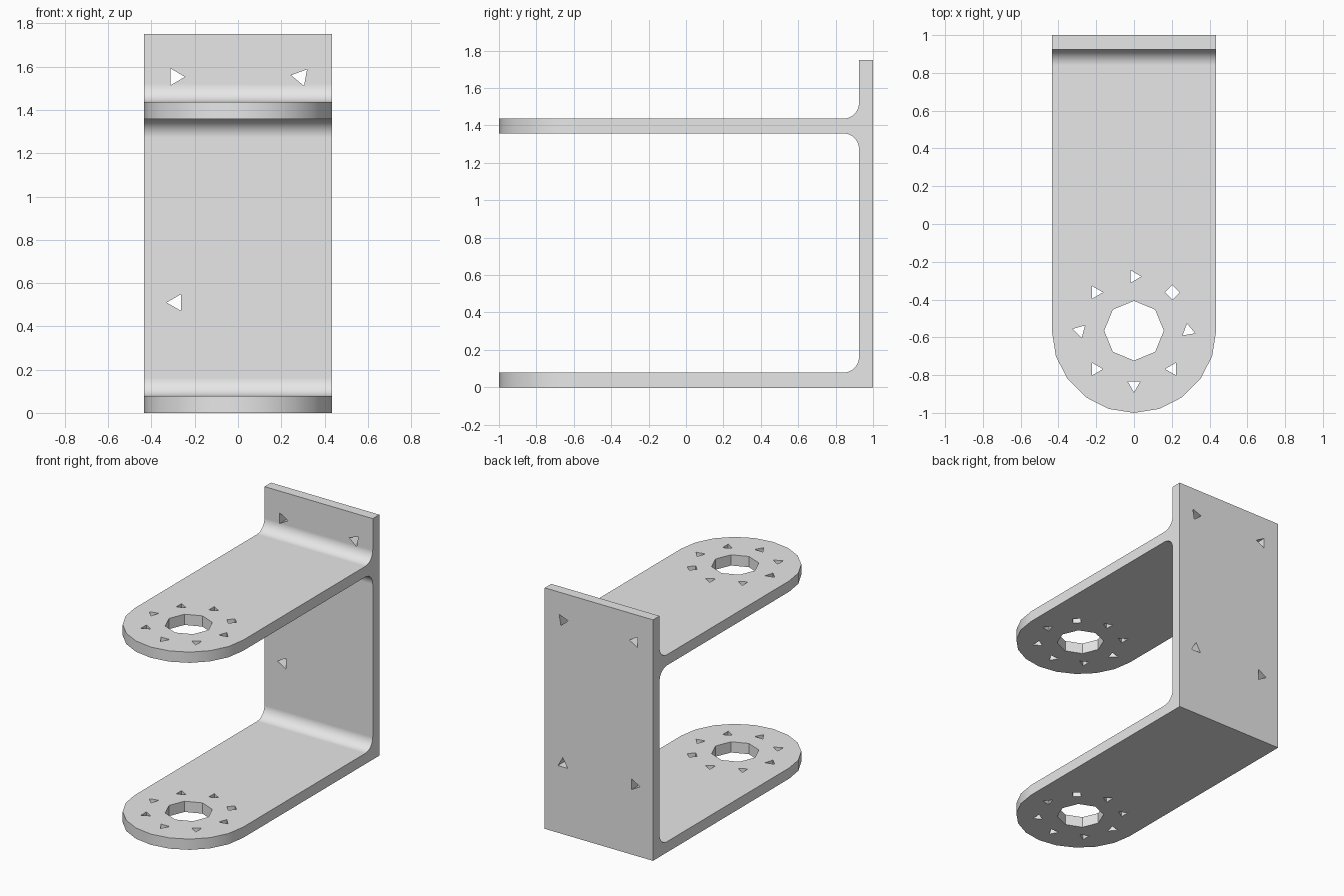
import bpy, bmesh
from math import cos, sin, pi, radians
from mathutils import Vector

cube = bpy.data.objects.get("Cube")
if cube:
    bpy.data.objects.remove(cube)

HALF_W = 0.435              # half width, also the radius of the arm ends
HOLE_Y = HALF_W - 1         # centre of the bearing hole
ARM_T, PLATE_Y, FILLET = 0.078, 0.925, 0.085
UPPER, TOP = 1.358, 1.75    # underside of the upper arm, top of the plate


def arc(cx, cy, r, start, end, n):
    steps = [radians(start + (end - start) * i / n) for i in range(n + 1)]
    return [(cx + r * cos(a), cy + r * sin(a)) for a in steps]


def polygon(cx, cy, r, sides, turn):
    return arc(cx, cy, r, turn, turn + 360, sides)[:-1]


def prisms(name, outlines, axis, lo, hi):
    """One object made of outlines extruded along an axis."""
    bm = bmesh.new()
    place = {"x": lambda u, v: (lo, u, v),
             "y": lambda u, v: (u, lo, v),
             "z": lambda u, v: (u, v, lo)}[axis]
    shift = Vector([(hi - lo) * (axis == c) for c in "xyz"])
    for outline in outlines:
        face = bm.faces.new([bm.verts.new(place(*p)) for p in outline])
        new = bmesh.ops.extrude_face_region(bm, geom=[face])["geom"]
        bmesh.ops.translate(bm, vec=shift, verts=[
            v for v in new if isinstance(v, bmesh.types.BMVert)])
    bmesh.ops.recalc_face_normals(bm, faces=bm.faces)
    mesh = bpy.data.meshes.new(name)
    bm.to_mesh(mesh)
    bm.free()
    obj = bpy.data.objects.new(name, mesh)
    bpy.context.collection.objects.link(obj)
    return obj


def cut(target, cutter, operation):
    mod = target.modifiers.new(cutter.name, "BOOLEAN")
    mod.object, mod.operation, mod.solver = cutter, operation, "EXACT"
    bpy.context.view_layer.objects.active = target
    bpy.ops.object.modifier_apply(modifier=mod.name)
    bpy.data.objects.remove(cutter)


# Side profile: back plate, two arms and the fillets between them
fy = PLATE_Y - FILLET
profile = [(1, 0), (1, TOP), (PLATE_Y, TOP)]
profile += arc(fy, UPPER + ARM_T + FILLET, FILLET, 0, -90, 8)
profile += [(-1.2, UPPER + ARM_T), (-1.2, UPPER)]
profile += arc(fy, UPPER - FILLET, FILLET, 90, 0, 8)
profile += arc(fy, ARM_T + FILLET, FILLET, 0, -90, 8)
profile += [(-1.2, ARM_T), (-1.2, 0)]
bracket = prisms("mounting_bracket", [profile], "x", -0.6, 0.6)

# Plan outline trims the sides and rounds the arm ends
plan = arc(0, HOLE_Y, HALF_W, 180, 360, 10) + [(HALF_W, 1.2), (-HALF_W, 1.2)]
cut(bracket, prisms("plan_trim", [plan], "z", -0.2, 2), "INTERSECT")

# Bearing hole and ring of coarse bolt holes through both arms
holes = [polygon(0, HOLE_Y, 0.158, 8, -90)]
for i, turn in enumerate([-20, 0, 0, 0, 165, 0, -90, 180]):
    a = i * pi / 4
    holes.append(polygon(0.287 * cos(a), HOLE_Y + 0.287 * sin(a), 0.039,
                         4 if i == 1 else 3, turn))
cut(bracket, prisms("arm_holes", holes, "z", -0.2, 2), "DIFFERENCE")

# Bolt holes through the back plate; the lower left one is blind
through = [polygon(-0.29, 1.553, 0.045, 3, 0),
           polygon(0.29, 1.553, 0.045, 3, 170),
           polygon(-0.285, 0.51, 0.045, 3, 180)]
cut(bracket, prisms("plate_holes", through, "y", 0.8, 1.2), "DIFFERENCE")
blind = [polygon(0.29, 0.51, 0.045, 3, 90)]
cut(bracket, prisms("blind_hole", blind, "y", 0.93, 1.2), "DIFFERENCE")

# Plain grey finish, smooth fillets with flat faces kept flat
grey = bpy.data.materials.new("plain_grey")
grey.use_nodes = True
colour = (0.8, 0.8, 0.8, 1)
grey.diffuse_color = colour
grey.node_tree.nodes["Principled BSDF"].inputs["Base Color"].default_value = colour
bracket.data.materials.clear()
bracket.data.materials.append(grey)

bpy.ops.object.select_all(action="DESELECT")
bracket.select_set(True)
bpy.context.view_layer.objects.active = bracket
bpy.ops.object.shade_smooth_by_angle(angle=radians(30))
weighted = bracket.modifiers.new("flat_faces", "WEIGHTED_NORMAL")
weighted.keep_sharp = True
weighted.weight = 100
